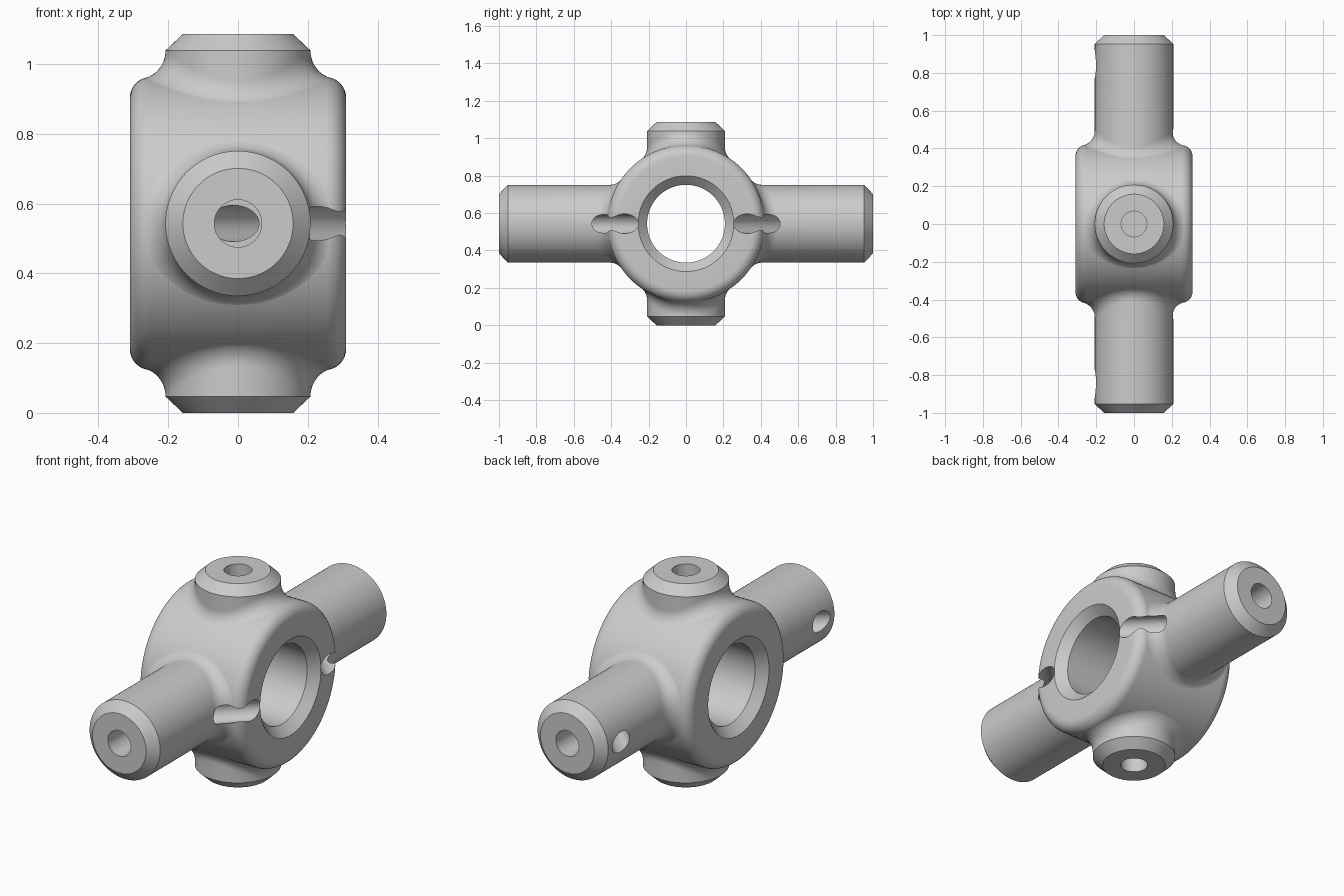
import bpy, bmesh
from math import sin, cos, pi, sqrt, radians
from mathutils import Vector, Matrix

N = 96                      # sides of the round parts
MID = 0.543                 # height of the centre
HALF, HUB_R, ROUND = 0.31, 0.42, 0.06
BORE, PIN_R, FILLET = 0.208, 0.208, 0.08
CHAMFER = 0.047

cube = bpy.data.objects.get("Cube")
if cube:
    bpy.data.objects.remove(cube, do_unlink=True)

steel = bpy.data.materials.new("grey_steel")
steel.use_nodes = True
steel.diffuse_color = (0.6, 0.6, 0.6, 1)
steel.node_tree.nodes["Principled BSDF"].inputs["Base Color"].default_value = (0.6, 0.6, 0.6, 1)


def loft(name, rings, matrix, closed=False):
    """Skin a list of rings; cap the ends, or join last ring to first."""
    bm = bmesh.new()
    loops = [[bm.verts.new(p) for p in ring] for ring in rings]
    pairs = list(zip(loops, loops[1:]))
    if closed:
        pairs.append((loops[-1], loops[0]))
    else:
        bm.faces.new(loops[0])
        bm.faces.new(loops[-1])
    for a, b in pairs:
        for i in range(len(a)):
            j = (i + 1) % len(a)
            bm.faces.new((a[i], a[j], b[j], b[i]))
    bm.transform(matrix)
    bmesh.ops.recalc_face_normals(bm, faces=bm.faces)
    mesh = bpy.data.meshes.new(name)
    bm.to_mesh(mesh)
    bm.free()
    mesh.materials.append(steel)
    obj = bpy.data.objects.new(name, mesh)
    bpy.context.collection.objects.link(obj)
    return obj


def circle(r, z, n=N):
    return [Vector((r * cos(2 * pi * i / n), r * sin(2 * pi * i / n), z)) for i in range(n)]


def rod(name, r, a, b):
    """Cylinder between two points, used as a drill."""
    a, b = Vector(a), Vector(b)
    turn = (b - a).to_track_quat("Z", "Y").to_matrix().to_4x4()
    obj = loft(name, [circle(r, 0, 32), circle(r, (b - a).length, 32)],
               Matrix.Translation(a) @ turn)
    obj.hide_render = True
    return obj


def fillet_point(phi, t):
    """Point on the fillet between pin (t=0) and rounded hub (t=1)."""
    x, y = (PIN_R + FILLET) * cos(phi), (PIN_R + FILLET) * sin(phi)
    reach = ROUND + FILLET
    qx = max(abs(x) - (HALF - ROUND), 0)
    qr = sqrt(reach ** 2 - qx ** 2)
    rho = HUB_R - ROUND + qr
    centre = Vector((x, y, sqrt(rho ** 2 - y ** 2)))
    to_pin = Vector((-cos(phi), -sin(phi), 0))
    to_hub = -Vector((qx if x > 0 else -qx, qr * y / rho, qr * centre.z / rho)) / reach
    return centre + to_pin.slerp(to_hub, t) * (FILLET + 0.001 * t)


# Hub: rounded ring around the x axis with a chamfered bore
half = [(HALF - 0.048, BORE), (HALF, BORE + 0.048)]
half += [(HALF - ROUND + ROUND * cos(a), HUB_R - ROUND + ROUND * sin(a))
         for a in (pi / 2 * i / 8 for i in range(9))]
profile = half + [(-x, r) for x, r in reversed(half)]
hub_rings = [circle(r, x) for x, r in profile]
parts = [loft("hub", hub_rings,
              Matrix.Translation((0, 0, MID)) @ Matrix.Rotation(pi / 2, 4, "Y"), closed=True)]

# Four pins, each flaring into the hub
pins = [("top_pin", MID), ("front_pin", 1.0), ("bottom_pin", MID), ("back_pin", 1.0)]
drills = []
for k, (name, length) in enumerate(pins):
    place = Matrix.Translation((0, 0, MID)) @ Matrix.Rotation(k * pi / 2, 4, "X")
    rings = [circle(PIN_R - 0.05, length), circle(PIN_R, length - CHAMFER)]
    for step in range(11):
        rings.append([fillet_point(2 * pi * i / N, step / 10) for i in range(N)])
    rings.append(circle(0.12, 0.3))
    parts.append(loft(name, rings, place))
    # Blind hole in the pin end
    depth = 0.2 if length < 0.9 else 0.35
    drills.append(rod("end_drill", 0.068, place @ Vector((0, 0, length - depth)),
                      place @ Vector((0, 0, length + 0.1))))

# Slanted oil holes from the hub face to the far side of the long pins
for s in (-1, 1):
    drills.append(rod("oil_drill", 0.052, (0.53, s * 0.107, MID), (-0.53, s * 1.167, MID)))

# Cut every hole and bake the result
for obj in parts:
    for drill in drills:
        mod = obj.modifiers.new("hole", "BOOLEAN")
        mod.operation = "DIFFERENCE"
        mod.solver = "EXACT"
        mod.object = drill
bpy.context.view_layer.update()
graph = bpy.context.evaluated_depsgraph_get()
baked = [bpy.data.meshes.new_from_object(obj.evaluated_get(graph)) for obj in parts]
for obj, mesh in zip(parts, baked):
    obj.modifiers.clear()
    obj.data = mesh
    mesh.materials.clear()
    mesh.materials.append(steel)
    for poly in mesh.polygons:
        poly.material_index = 0
for drill in drills:
    bpy.data.objects.remove(drill, do_unlink=True)

# Smooth shading with crisp machined edges
bpy.ops.object.select_all(action="DESELECT")
for obj in parts:
    obj.select_set(True)
bpy.context.view_layer.objects.active = parts[0]
bpy.ops.object.shade_smooth_by_angle(angle=radians(30))
